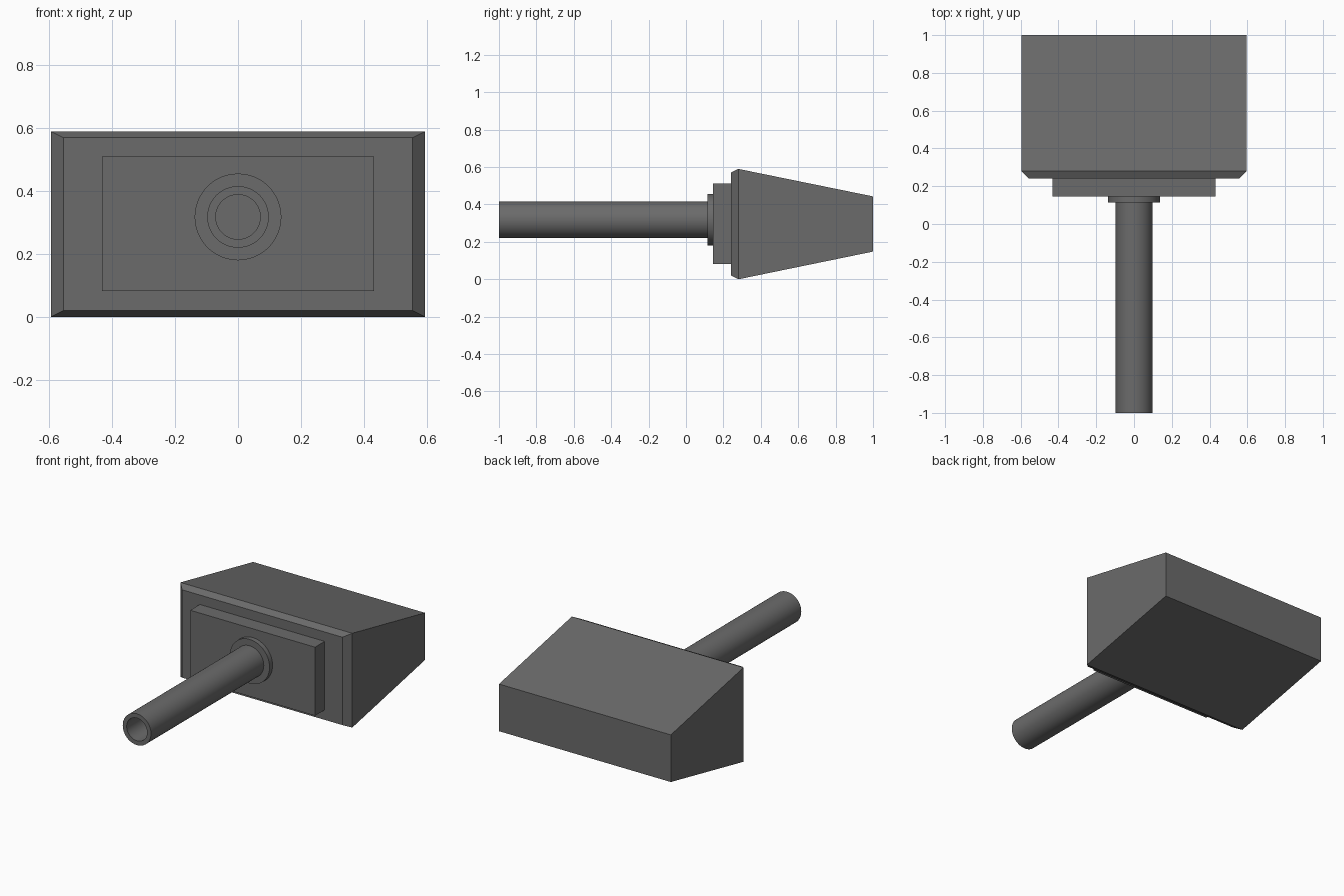
import bpy, math

if "Cube" in bpy.data.objects:
    bpy.data.objects.remove(bpy.data.objects["Cube"])

SEG = 48
AXIS_Z = 0.318

# Dark grey finish shared by all parts
dark = bpy.data.materials.new("dark_grey")
dark.diffuse_color = (0.147, 0.147, 0.147, 1.0)
dark.use_nodes = True
dark.node_tree.nodes["Principled BSDF"].inputs["Base Color"].default_value = dark.diffuse_color


def make(name, verts, faces, smooth=False):
    mesh = bpy.data.meshes.new(name)
    mesh.from_pydata(verts, [], faces)
    mesh.materials.append(dark)
    obj = bpy.data.objects.new(name, mesh)
    bpy.context.collection.objects.link(obj)
    if smooth:
        bpy.context.view_layer.objects.active = obj
        obj.select_set(True)
        bpy.ops.object.shade_smooth_by_angle(angle=math.radians(35))
        obj.select_set(False)
    return obj


def loft_box(name, sections):
    """Rectangular sections (y, half width, z low, z high), front to back."""
    verts = []
    for y, w, lo, hi in sections:
        verts += [(-w, y, lo), (w, y, lo), (w, y, hi), (-w, y, hi)]
    faces = [(0, 1, 2, 3)]
    for s in range(len(sections) - 1):
        a, b = 4 * s, 4 * s + 4
        for i in range(4):
            j = (i + 1) % 4
            faces.append((a + i, b + i, b + j, a + j))
    n = len(verts)
    faces.append((n - 1, n - 2, n - 3, n - 4))
    return make(name, verts, faces)


def lathe(name, profile):
    """Revolve (y, radius) points about the tube axis, capping both ends."""
    verts, faces = [], []
    for y, r in profile:
        for i in range(SEG):
            t = 2 * math.pi * i / SEG
            verts.append((r * math.cos(t), y, AXIS_Z + r * math.sin(t)))
    for s in range(len(profile) - 1):
        a, b = s * SEG, (s + 1) * SEG
        for i in range(SEG):
            j = (i + 1) % SEG
            faces.append((a + i, b + i, b + j, a + j))
    n = len(verts)
    faces.append(tuple(range(SEG)))
    faces.append(tuple(range(n - 1, n - SEG - 1, -1)))
    return make(name, verts, faces, smooth=True)


# Wedge-shaped head with bevelled front rim
loft_box("head", [(0.24, 0.555, 0.02, 0.57),
                  (0.28, 0.595, 0.0, 0.59),
                  (1.0, 0.595, 0.148, 0.443)])

# Mounting plate on the front of the head
loft_box("mounting_plate", [(0.145, 0.432, 0.082, 0.511),
                            (0.24, 0.432, 0.082, 0.511)])

# Collar around the tube base
lathe("collar", [(0.115, 0.138), (0.145, 0.138)])

# Hollow tube, bore closed at the collar
lathe("tube", [(0.11, 0.071), (-1.0, 0.071), (-1.0, 0.098), (0.13, 0.098)])
